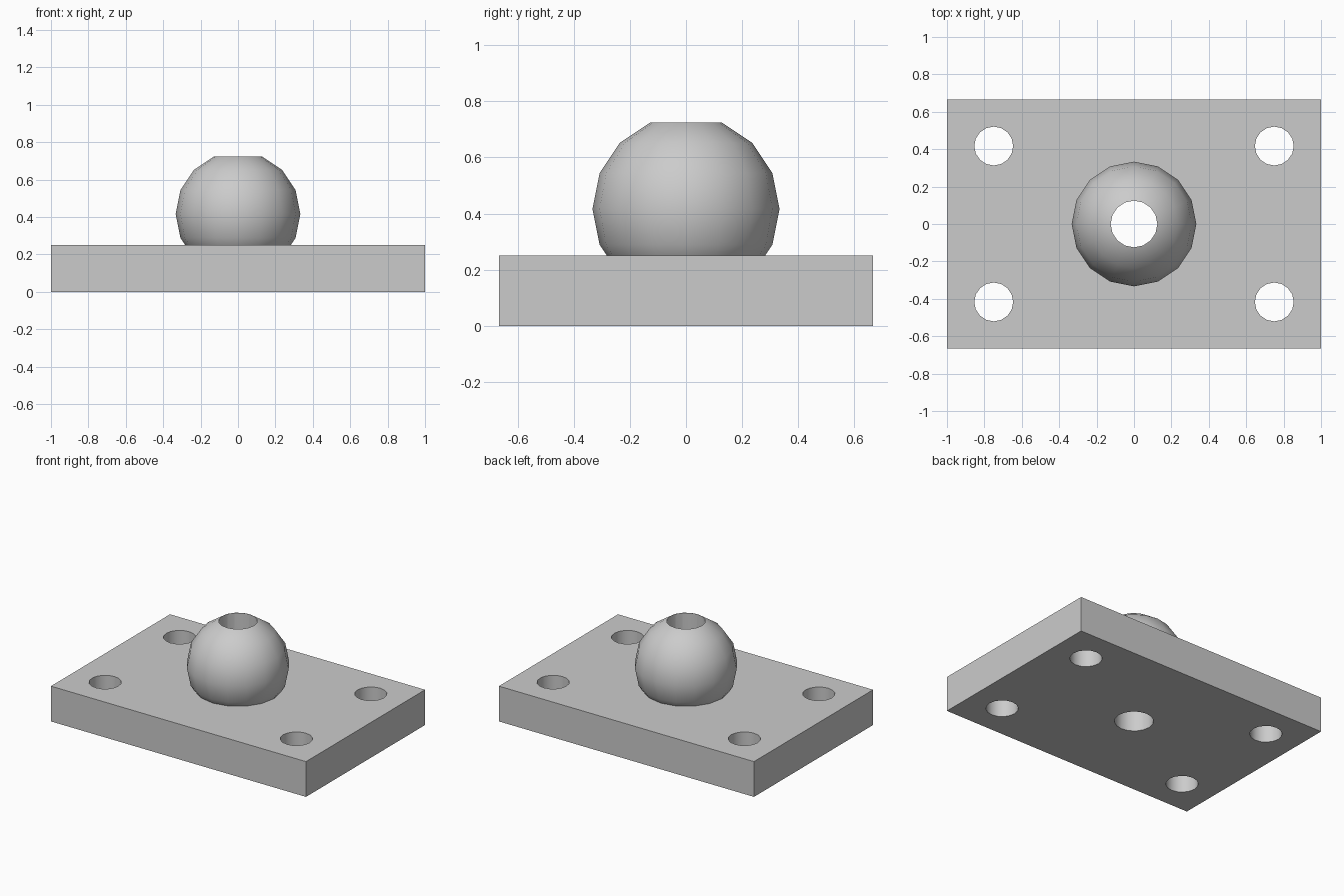
import bpy, bmesh
from mathutils import Matrix

if "Cube" in bpy.data.objects:
    bpy.data.objects.remove(bpy.data.objects["Cube"])

BORE = 0.125      # centre hole radius
BOLT = 0.104      # corner hole radius
BALL = 0.3333     # ball radius


def make(name, bm):
    me = bpy.data.meshes.new(name)
    bm.to_mesh(me)
    bm.free()
    ob = bpy.data.objects.new(name, me)
    bpy.context.collection.objects.link(ob)
    return ob


def boolean(target, cutter, operation):
    cutter.hide_render = True
    mod = target.modifiers.new(operation.title(), 'BOOLEAN')
    mod.operation = operation
    mod.solver = 'EXACT'
    mod.object = cutter
    bpy.ops.object.select_all(action='DESELECT')
    bpy.context.view_layer.objects.active = target
    target.select_set(True)
    bpy.ops.object.modifier_apply(modifier=mod.name)
    bpy.data.objects.remove(cutter)


# Rectangular base plate
bm = bmesh.new()
bmesh.ops.create_cube(bm, size=1, matrix=Matrix.Translation((0, 0, 0.125))
                      @ Matrix.Diagonal((2, 1.3333, 0.25, 1)))
plate = make("mounting_plate", bm)

# Ball sunk into the plate
bm = bmesh.new()
bmesh.ops.create_uvsphere(bm, u_segments=16, v_segments=8, radius=BALL,
                          matrix=Matrix.Translation((0, 0, 0.4167)))
boolean(plate, make("ball", bm), 'UNION')

# Centre bore and four corner bolt holes
bm = bmesh.new()
holes = [(0, 0, BORE)] + [(x, y, BOLT) for x in (-0.75, 0.75) for y in (-0.4167, 0.4167)]
for x, y, r in holes:
    bmesh.ops.create_cone(bm, cap_ends=True, segments=16, radius1=r, radius2=r,
                          depth=2, matrix=Matrix.Translation((x, y, 0.4)))
boolean(plate, make("hole_cutter", bm), 'DIFFERENCE')

bpy.ops.object.shade_smooth_by_angle(angle=0.52)
